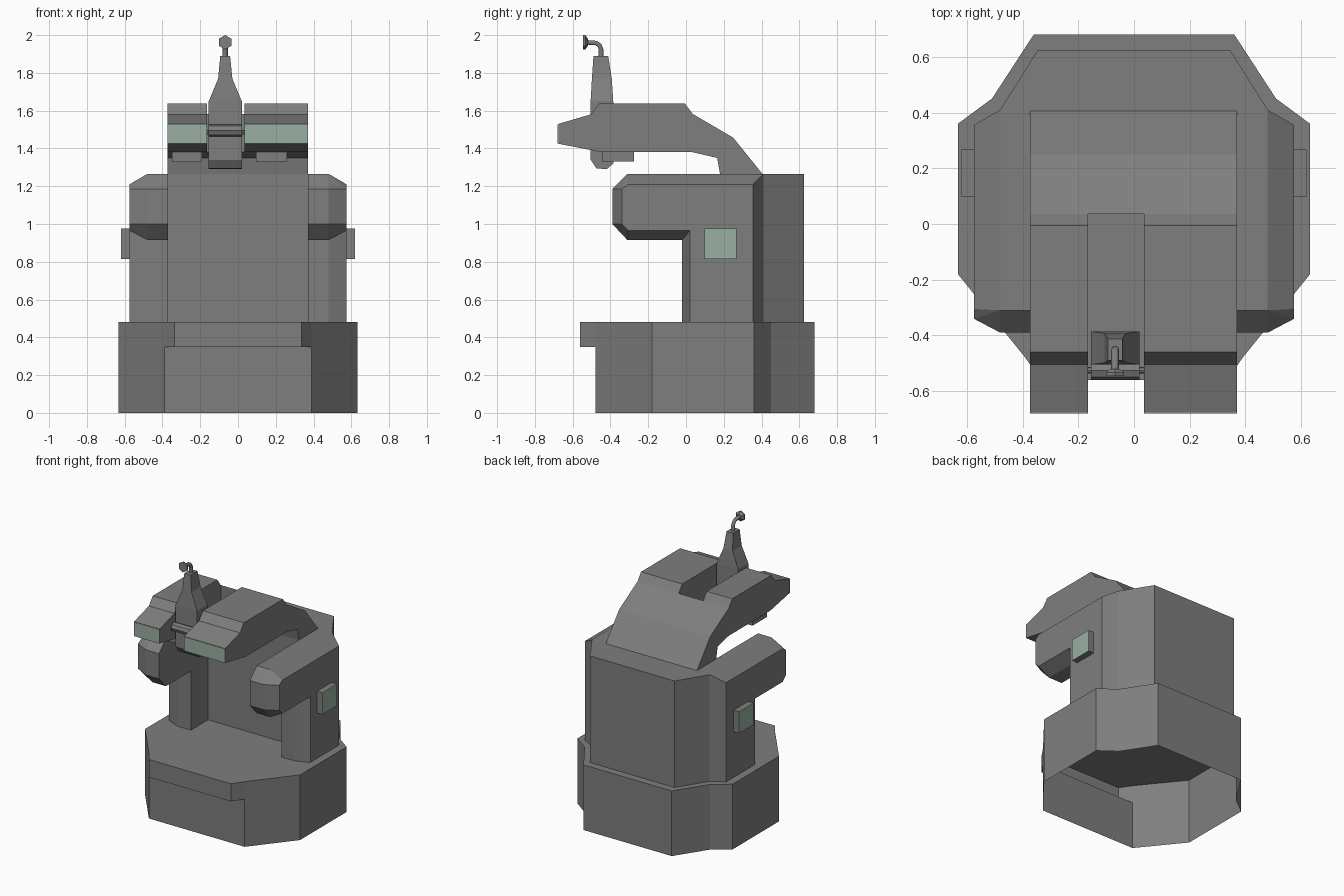
import bpy, bmesh, math
from mathutils import Vector

if "Cube" in bpy.data.objects:
    bpy.data.objects.remove(bpy.data.objects["Cube"])


def material(name, rgb):
    m = bpy.data.materials.new(name)
    m.diffuse_color = (*rgb, 1)
    m.use_nodes = True
    m.node_tree.nodes["Principled BSDF"].inputs["Base Color"].default_value = m.diffuse_color
    return m


GRAY = material("gray_housing", (0.21, 0.21, 0.21))
GREEN = material("pale_green_glass", (0.32, 0.43, 0.36))


def finish(bm, name, mat):
    bmesh.ops.recalc_face_normals(bm, faces=bm.faces)
    me = bpy.data.meshes.new(name)
    bm.to_mesh(me)
    bm.free()
    me.materials.append(mat)
    ob = bpy.data.objects.new(name, me)
    bpy.context.collection.objects.link(ob)
    return ob


def hull(name, pts, mat=GRAY):
    """Convex solid around a few points."""
    bm = bmesh.new()
    for p in pts:
        bm.verts.new(p)
    bmesh.ops.convex_hull(bm, input=bm.verts)
    bmesh.ops.dissolve_limit(bm, angle_limit=0.01, verts=bm.verts, edges=bm.edges)
    return finish(bm, name, mat)


def box(name, x, y, z, mat=GRAY):
    return hull(name, [(a, b, c) for a in x for b in y for c in z], mat)


def extrude(name, pts, direction):
    """Closed solid: flat polygon swept along a direction."""
    bm = bmesh.new()
    f = bm.faces.new([bm.verts.new(p) for p in pts])
    r = bmesh.ops.extrude_face_region(bm, geom=[f], use_keep_orig=True)
    new = [v for v in r["geom"] if isinstance(v, bmesh.types.BMVert)]
    bmesh.ops.translate(bm, verts=new, vec=direction)
    return finish(bm, name, GRAY)


def side_profile(name, yz, x0, x1):
    return extrude(name, [(x0, y, z) for y, z in yz], (x1 - x0, 0, 0))


def mirrored(half):
    return half + [(-x, y) for x, y in reversed(half)]


# Hollow base, open underneath, with an overhanging front lip
half = [(0.39, -0.48), (0.632, -0.18), (0.632, 0.36), (0.51, 0.45), (0.36, 0.68)]
outline = mirrored(half)
bm = bmesh.new()
low = [bm.verts.new((x, y, 0)) for x, y in outline]
mid = [bm.verts.new((x, y, 0.35)) for x, y in outline]
top = [bm.verts.new((x, y, 0.48)) for x, y in outline]
lip = [[bm.verts.new((s * 0.335, -0.56, z)) for z in (0.35, 0.48)] for s in (-1, 1)]
n = len(outline)
for i in range(n):
    j = (i + 1) % n
    bm.faces.new((low[i], low[j], mid[j], mid[i]))
    if j:
        bm.faces.new((mid[i], mid[j], top[j], top[i]))
(l0, l1), (r0, r1) = lip
bm.faces.new((mid[-1], l0, l1, top[-1]))
bm.faces.new((l0, r0, r1, l1))
bm.faces.new((r0, mid[0], top[0], r1))
bm.faces.new((mid[-1], mid[0], r0, l0))
bm.faces.new(top + [l1, r1])
finish(bm, "base", GRAY)

# Central column
core = mirrored([(0.37, 0.18), (0.48, 0.18), (0.48, 0.41), (0.345, 0.625)])
hull("column", [(x, y, z) for x, y in core for z in (0.48, 1.265)])

for s, side in ((-1, "left"), (1, "right")):
    # Side leg with chamfered outer edges
    leg = [(0.37, -0.02), (0.37, 0.35), (0.48, -0.02), (0.48, 0.41), (0.575, 0.02), (0.575, 0.355)]
    hull(side + "_leg", [(s * x, y, z) for x, y in leg
                         for z in (0.48, 1.21 if x > 0.5 else 1.265)])
    # Forward reaching armrest
    inner = [(0.35, 1.265), (-0.31, 1.265), (-0.39, 1.185), (-0.39, 1.0), (-0.31, 0.915), (0.02, 0.915)]
    outer = [(0.35, 1.21), (-0.305, 1.21), (-0.34, 1.185), (-0.34, 1.0), (-0.305, 0.965), (0.02, 0.965)]
    hull(side + "_armrest", [(s * x, y, z) for x in (0.37, 0.48) for y, z in inner]
         + [(s * 0.575, y, z) for y, z in outer])
    # Side pad with a green face
    box(side + "_pad", (s * 0.57, s * 0.617), (0.097, 0.267), (0.815, 0.975))
    box(side + "_pad_face", (s * 0.617, s * 0.62), (0.097, 0.267), (0.815, 0.975), GREEN)

# Head: sloping neck and two forward prongs around a slot
side_profile("neck", [(0.405, 1.265), (0.25, 1.457), (0.035, 1.583), (0.035, 1.38),
                      (0.165, 1.35), (0.18, 1.265)], -0.373, 0.37)
prong = [(0.035, 1.583), (-0.005, 1.637), (-0.46, 1.637), (-0.505, 1.58), (-0.676, 1.53),
         (-0.676, 1.425), (-0.445, 1.38), (0.035, 1.38)]
for side, x0, x1, p0, p1 in (("left", -0.373, -0.165, -0.35, -0.19),
                             ("right", 0.035, 0.37, 0.095, 0.26)):
    side_profile(side + "_prong", prong, x0, x1)
    box(side + "_front_window", (x0, x1), (-0.68, -0.675), (1.425, 1.528), GREEN)
    box(side + "_underside_pad", (p0, p1), (-0.445, -0.275), (1.33, 1.40))

# Mount in the slot: round-bottomed block, tapering upward in two steps
side_profile("mount_block", [(-0.505, 1.65), (-0.505, 1.34), (-0.475, 1.295), (-0.42, 1.29),
                             (-0.385, 1.32), (-0.385, 1.65)], -0.155, 0.02)


def taper(name, a, b):
    hull(name, [(x, y, z) for x0, x1, y0, y1, z in (a, b) for x in (x0, x1) for y in (y0, y1)])


shoulder = (-0.105, -0.03, -0.498, -0.393, 1.77)
taper("mount_shoulder", (-0.155, 0.02, -0.505, -0.385, 1.65), shoulder)
taper("mount_neck", shoulder, (-0.094, -0.042, -0.49, -0.412, 1.89))


def cylinder(name, a, b, r, sides):
    a, b = Vector(a), Vector(b)
    d = b - a
    bm = bmesh.new()
    bmesh.ops.create_cone(bm, cap_ends=True, segments=sides, radius1=r, radius2=r, depth=d.length)
    ob = finish(bm, name, GRAY)
    ob.rotation_mode = 'QUATERNION'
    ob.rotation_quaternion = d.to_track_quat('Z', 'Y')
    ob.location = (a + b) / 2
    return ob


# Cross bar and thin hinge pin on the front of the mount
cylinder("mount_bar", (-0.155, -0.525, 1.495), (0.02, -0.525, 1.495), 0.033, 8)
cylinder("hinge_pin", (-0.17, -0.525, 1.485), (0.04, -0.525, 1.485), 0.012, 8)

# Bent pipe carrying a small hexagonal eyepiece
path = [(-0.45, 1.88), (-0.45, 1.925), (-0.458, 1.945), (-0.475, 1.958), (-0.53, 1.962)]
cu = bpy.data.curves.new("pipe_path", 'CURVE')
cu.dimensions = '3D'
cu.bevel_depth = 0.014
cu.bevel_resolution = 1
sp = cu.splines.new('POLY')
sp.points.add(len(path) - 1)
for p, (y, z) in zip(sp.points, path):
    p.co = (-0.068, y, z, 1)
helper = bpy.data.objects.new("pipe_path", cu)
bpy.context.collection.objects.link(helper)
me = bpy.data.meshes.new_from_object(helper.evaluated_get(bpy.context.evaluated_depsgraph_get()))
bpy.data.objects.remove(helper)
me.materials.clear()
me.materials.append(GRAY)
bpy.context.collection.objects.link(bpy.data.objects.new("bent_pipe", me))
hexagon = [(math.cos(t), math.sin(t)) for t in (math.radians(30 + 60 * i) for i in range(6))]
hull("eyepiece", [(-0.068 + r * c, y, 1.962 + r * s) for y, r in ((-0.545, 0.038), (-0.533, 0.038), (-0.52, 0.02))
                  for c, s in hexagon])
